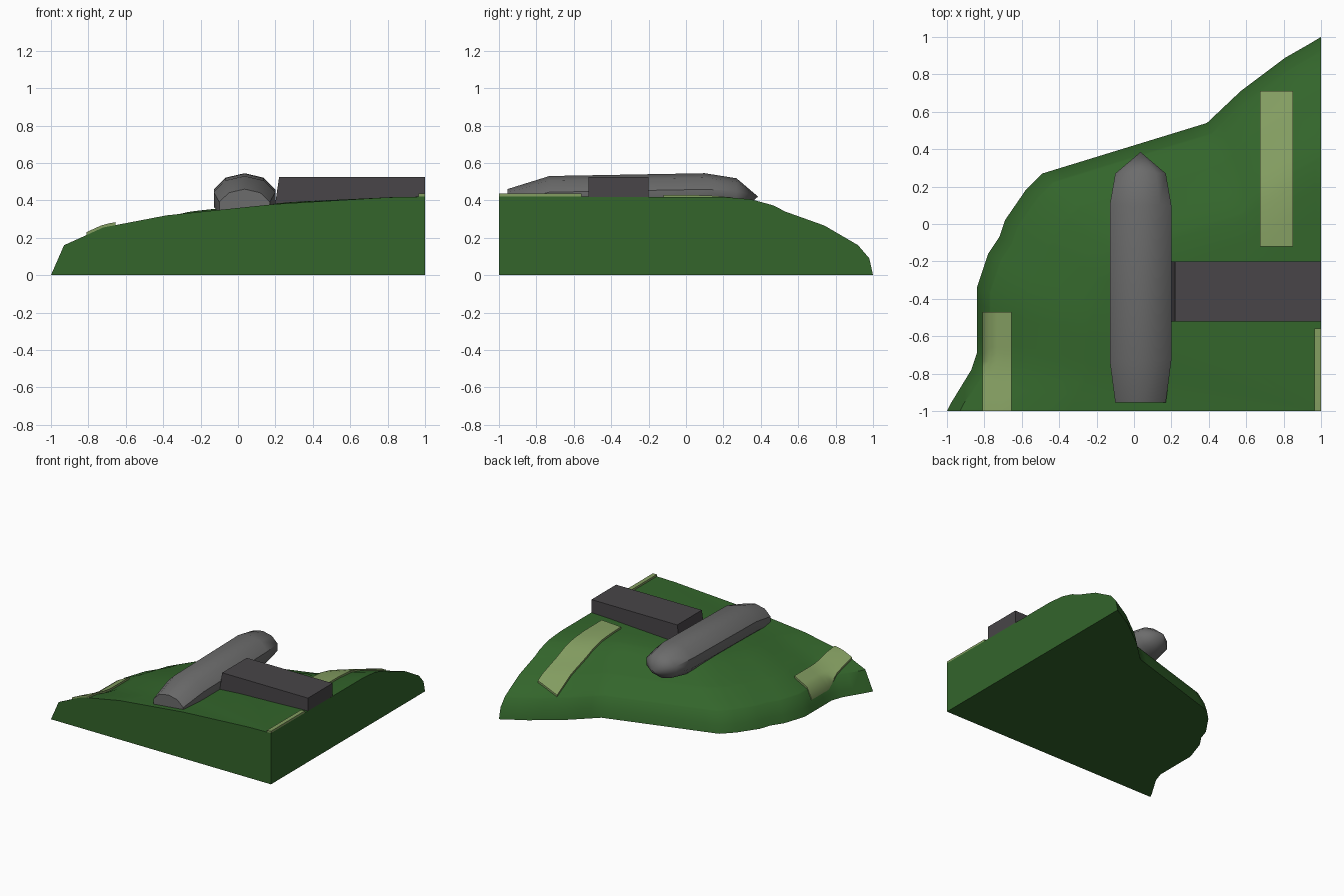
import bpy, bmesh, math

if "Cube" in bpy.data.objects:
    bpy.data.objects.remove(bpy.data.objects["Cube"])

OUTLINE = [(-1, -1), (-.98, -.96), (-.87, -.78), (-.84, -.69), (-.84, -.34), (-.78, -.16),
           (-.72, -.07), (-.69, .02), (-.58, .18), (-.49, .27), (.39, .54), (.57, .71),
           (.81, .89), (.95, .97), (1, 1)]
# slope profiles: fraction of the way from the top corner to the foot, height
FRONT = [(0, .42), (.1, .416), (.4, .38), (.69, .32), (.86, .255), (.965, .16), (1, 0)]
SIDE = [(0, .42), (.6, .418), (.675, .405), (.735, .372), (.765, .34), (.87, .265),
        (.96, .16), (.99, .09), (1, 0)]


def lerp(table, s):
    for (a, p), (b, q) in zip(table, table[1:]):
        if s <= b:
            return p + (q - p) * (s - a) / (b - a)
    return table[-1][1]


def height(s, ang):
    w = ang / (math.pi / 2)
    return lerp(FRONT, s) * (1 - w) + lerp(SIDE, s) * w


def ground(x, y):
    u, v = 1 - x, y + 1
    ang = math.atan2(v, u)
    for (ax, ay), (bx, by) in zip(OUTLINE, OUTLINE[1:]):
        a, b = (1 - ax, ay + 1), (1 - bx, by + 1)
        if math.atan2(b[1], b[0]) >= ang - 1e-6:
            dx, dy = b[0] - a[0], b[1] - a[1]
            s = (u * dy - v * dx) / (a[0] * dy - a[1] * dx)
            return height(min(s, 1), ang)
    return 0


def material(name, rgb):
    m = bpy.data.materials.new(name)
    m.diffuse_color = (*rgb, 1)
    m.use_nodes = True
    m.node_tree.nodes["Principled BSDF"].inputs["Base Color"].default_value = m.diffuse_color
    return m


def finish(bm, name, mat, angle=None):
    bmesh.ops.recalc_face_normals(bm, faces=bm.faces)
    me = bpy.data.meshes.new(name)
    bm.to_mesh(me)
    bm.free()
    ob = bpy.data.objects.new(name, me)
    bpy.context.collection.objects.link(ob)
    me.materials.append(mat)
    if angle:
        bpy.ops.object.select_all(action='DESELECT')
        ob.select_set(True)
        bpy.context.view_layer.objects.active = ob
        bpy.ops.object.shade_smooth_by_angle(angle=math.radians(angle))
    return ob


grass = material("grass", (.033, .13, .024))
pale = material("pale_grass", (.23, .34, .12))
dark = material("dark_grey", (.065, .06, .065))
grey = material("mid_grey", (.15, .15, .15))

# hillside: rays fanning from the high corner down to the foot outline
rim = []
for (ax, ay), (bx, by) in zip(OUTLINE, OUTLINE[1:]):
    n = max(1, round(math.hypot(bx - ax, by - ay) / .09))
    rim += [(ax + (bx - ax) * i / n, ay + (by - ay) * i / n) for i in range(n)]
rim.append(OUTLINE[-1])
steps = sorted({s for s, z in FRONT + SIDE} | {.25, .5, .92})[1:]
bm = bmesh.new()
top = bm.verts.new((1, -1, .42))
base = bm.verts.new((1, -1, 0))
rays = []
for x, y in rim:
    ang = math.atan2(y + 1, 1 - x)
    rays.append([bm.verts.new((1 + (x - 1) * s, -1 + (y + 1) * s, height(s, ang))) for s in steps])
for a, b in zip(rays, rays[1:]):
    bm.faces.new((top, a[0], b[0]))
    for i in range(len(steps) - 1):
        bm.faces.new((a[i], a[i + 1], b[i + 1], b[i]))
bm.faces.new([base, top] + rays[0])
bm.faces.new([base, top] + rays[-1])
bm.faces.new([base] + [r[-1] for r in rays])
finish(bm, "hillside", grass, 40)

# rounded hull: ten-sided sections along y (y, centre z, half width, up, down)
SECTIONS = [(-.955, .36, .142, .10, .10), (-.73, .405, .173, .125, .13), (.1, .42, .173, .125, .135),
            (.27, .42, .142, .098, .10)]
bm = bmesh.new()
rings = []
for y, zc, w, up, down in SECTIONS:
    ring = []
    for k in range(10):
        t = k * math.tau / 10
        c = math.cos(t)
        ring.append(bm.verts.new((.035 + w * math.sin(t), y, zc + c * (up if c > 0 else down))))
    rings.append(ring)
tip = bm.verts.new((.035, .385, .42))
for a, b in zip(rings, rings[1:]):
    for k in range(10):
        bm.faces.new((a[k], a[(k + 1) % 10], b[(k + 1) % 10], b[k]))
for k in range(10):
    bm.faces.new((rings[-1][k], rings[-1][(k + 1) % 10], tip))
bm.faces.new(rings[0])
finish(bm, "rounded_hall", grey, 45)

# side block with a slightly leaning inner end
bm = bmesh.new()
bmesh.ops.create_cube(bm, size=1)
for v in bm.verts:
    up = v.co.z > 0
    x = .9995 if v.co.x > 0 else (.22 if up else .185)
    v.co = (x, -.2 if v.co.y > 0 else -.52, .525 if up else .29)
finish(bm, "side_block", dark)


# pale strips draped over the hillside
def strip(name, x0, x1, y0, y1, nx=4, ny=14):
    bm = bmesh.new()
    grids = []
    for lift in (.016, -.04):
        g = []
        for j in range(ny + 1):
            y = y0 + (y1 - y0) * j / ny
            row = []
            for i in range(nx + 1):
                x = x0 + (x1 - x0) * i / nx
                row.append(bm.verts.new((x, y, max(.01, ground(x, y) + lift))))
            g.append(row)
        grids.append(g)
        for j in range(ny):
            for i in range(nx):
                bm.faces.new((g[j][i], g[j][i + 1], g[j + 1][i + 1], g[j + 1][i]))
    p, q = grids
    for j in range(ny):
        for i in (0, nx):
            bm.faces.new((p[j][i], p[j + 1][i], q[j + 1][i], q[j][i]))
    for i in range(nx):
        for j in (0, ny):
            bm.faces.new((p[j][i], p[j][i + 1], q[j][i + 1], q[j][i]))
    finish(bm, name, pale, 40)


strip("left_strip", -.81, -.655, -.9995, -.47)
strip("back_strip", .675, .85, -.12, .71)
strip("corner_strip", .965, .9995, -.9995, -.56, nx=1)
